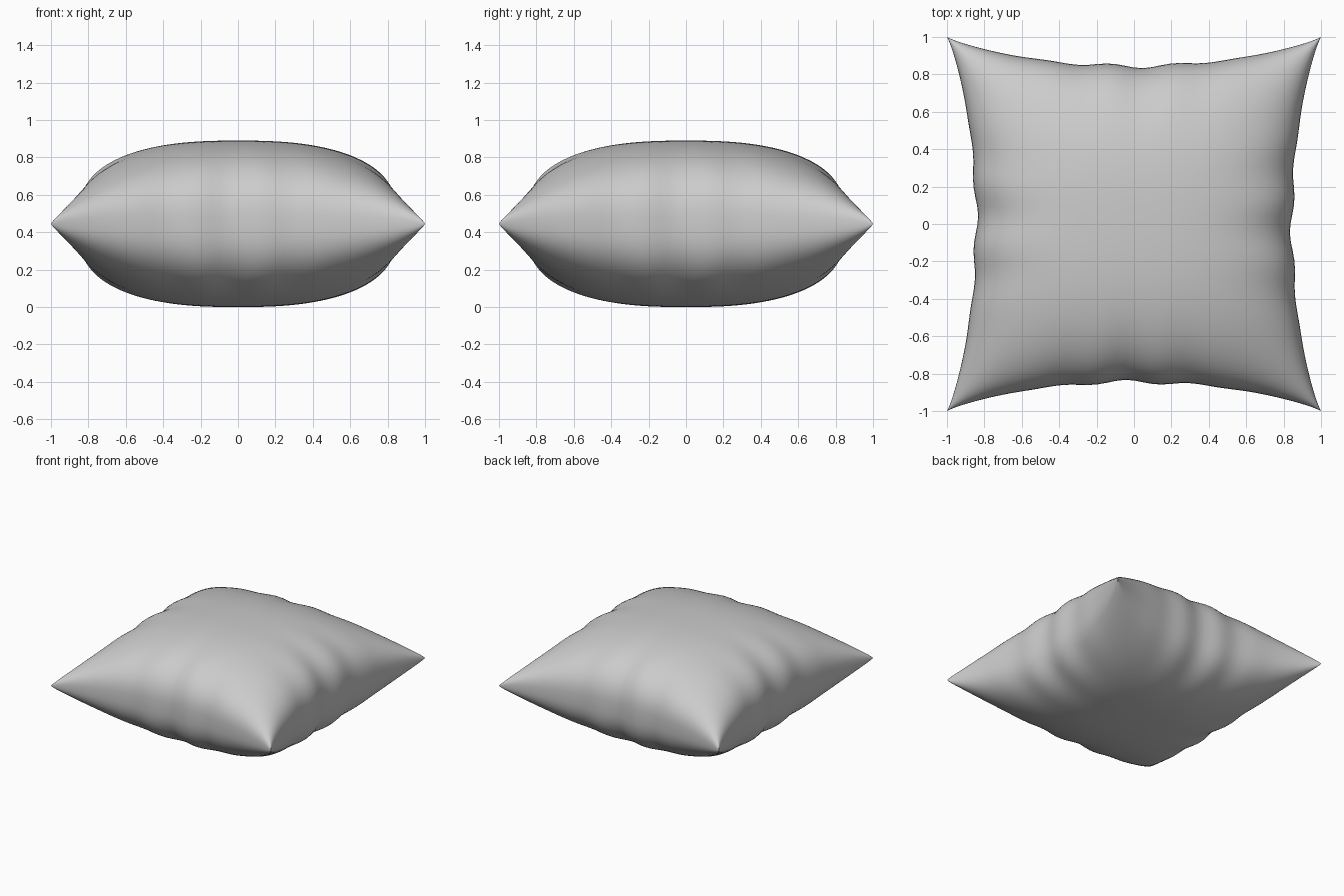
import bpy, bmesh, math

if "Cube" in bpy.data.objects:
    bpy.data.objects.remove(bpy.data.objects["Cube"])

HALF = 0.445   # half thickness, also height of the seam
INSET = 0.155  # how far the seams pull in at mid-side


def dome(t):
    # superellipse cross-section of the stuffed cloth
    return max(0.0, 1 - abs(t) ** 2.6) ** (1 / 2.6)


def pull(t):
    # seam pulled inward between the corners
    return INSET * max(0.0, 1 - t * t) ** 0.85


def pucker(across, along, sign):
    # soft folds running into the middle of each seam
    fade = abs(across) ** 5 * math.exp(-(along / 0.38) ** 2)
    return fade * math.cos(17 * along + sign * 0.8)


# upper half of the cushion
bm = bmesh.new()
bmesh.ops.create_grid(bm, x_segments=64, y_segments=64, size=1)
for v in bm.verts:
    a = math.sin(v.co.x * math.pi / 2)
    b = math.sin(v.co.y * math.pi / 2)
    pa = pucker(a, b, math.copysign(1, a))
    pb = pucker(b, a, -math.copysign(1, b))
    x = a * (1 - pull(b) - 0.012 * pa)
    y = b * (1 - pull(a) - 0.012 * pb)
    z = HALF * dome(a) * dome(b) * (1 - 0.3 * (a * b) ** 2)
    z *= 1 - 0.07 * (pa + pb)
    if max(abs(a), abs(b)) > 0.99999:
        z = 0
    v.co = (x, y, z)
mesh = bpy.data.meshes.new("cushion")
bm.to_mesh(mesh)
bm.free()

cushion = bpy.data.objects.new("cushion", mesh)
bpy.context.collection.objects.link(cushion)
cushion.location.z = HALF

# lower half, welded along the seam
mirror = cushion.modifiers.new("lower_half", 'MIRROR')
mirror.use_axis = (False, False, True)
mirror.merge_threshold = 0.0005

bpy.context.view_layer.objects.active = cushion
cushion.select_set(True)
bpy.ops.object.shade_smooth()
